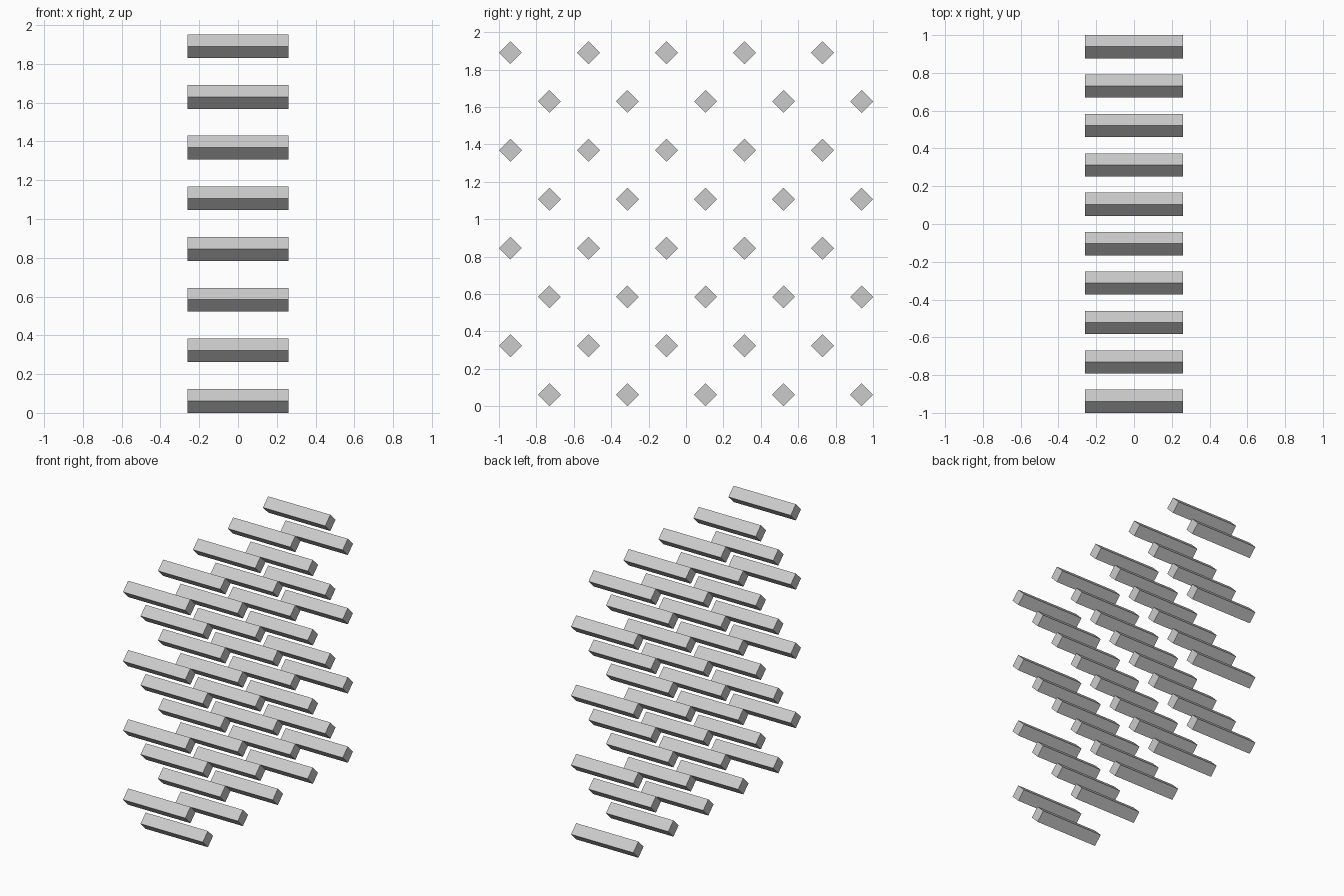
import bpy

if "Cube" in bpy.data.objects:
    bpy.data.objects.remove(bpy.data.objects["Cube"])

HALF_DIAG = 0.0613          # half diagonal of the square bar section
HALF_LEN = 0.26
ROWS, COLS = 8, 5
STEP_Z = 0.2613
STEP_Y = 2 * (1 - HALF_DIAG) / (2 * COLS - 1)   # half of the column spacing

# One square bar set on edge, running along x
section = [(0, -HALF_DIAG), (HALF_DIAG, 0), (0, HALF_DIAG), (-HALF_DIAG, 0)]
verts = [(x, y, z) for x in (-HALF_LEN, HALF_LEN) for y, z in section]
faces = [(3, 2, 1, 0), (4, 5, 6, 7)]
faces += [(i, (i + 1) % 4, (i + 1) % 4 + 4, i + 4) for i in range(4)]
bar_mesh = bpy.data.meshes.new("bar")
bar_mesh.from_pydata(verts, [], faces)
bar_mesh.update()

# Staggered rows: even rows are shifted half a spacing towards the back
for row in range(ROWS):
    shift = 1 if row % 2 == 0 else 0
    for col in range(COLS):
        bar = bpy.data.objects.new(f"bar_row{row + 1}_{col + 1}", bar_mesh)
        bar.location = (0, -1 + HALF_DIAG + (2 * col + shift) * STEP_Y,
                        HALF_DIAG + row * STEP_Z)
        bpy.context.collection.objects.link(bar)
